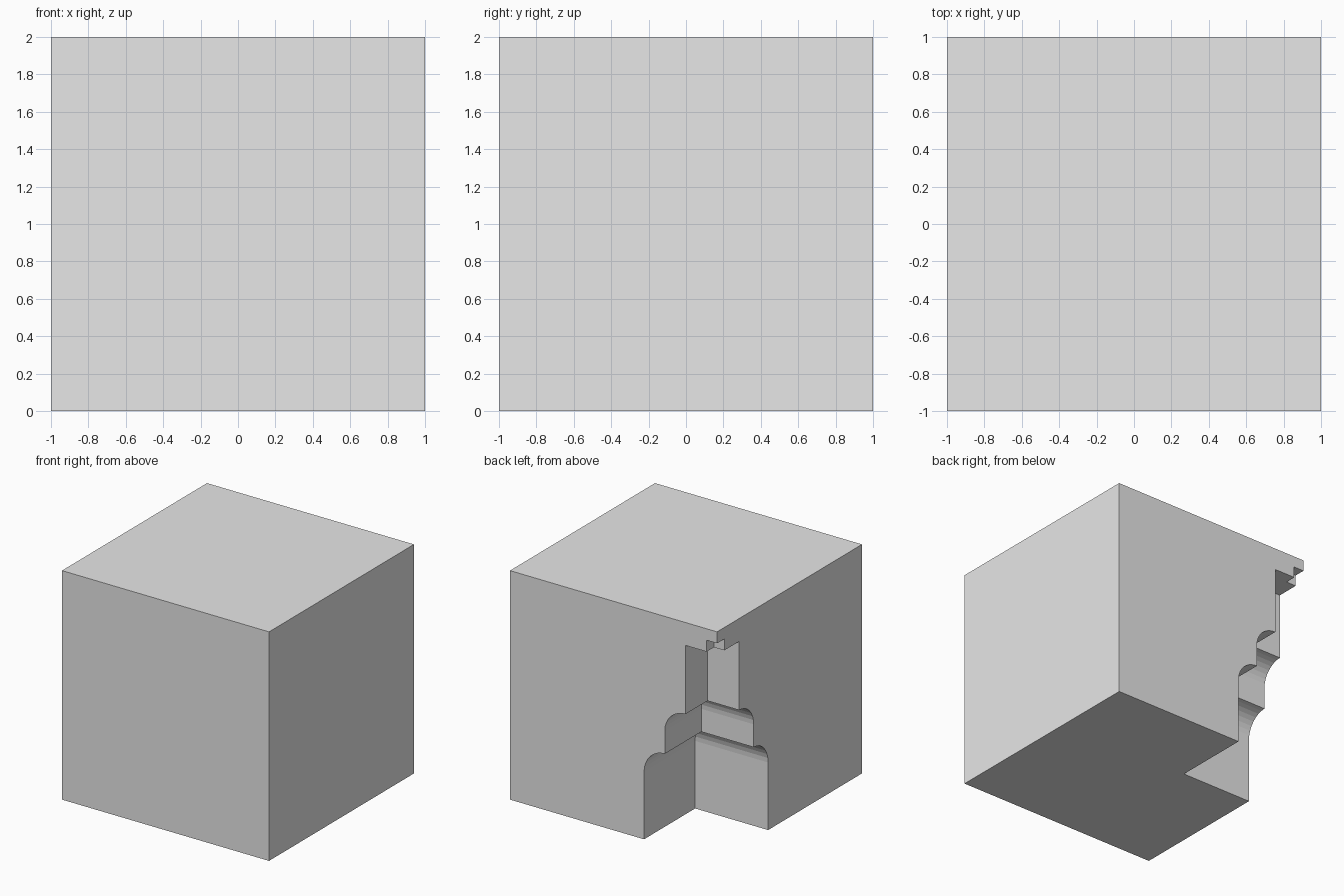
import bpy, bmesh, math

default = bpy.data.objects.get("Cube")
if default:
    bpy.data.objects.remove(default, do_unlink=True)


def make_material(name, value):
    mat = bpy.data.materials.new(name)
    mat.use_nodes = True
    color = (value, value, value, 1)
    mat.diffuse_color = color
    mat.node_tree.nodes["Principled BSDF"].inputs["Base Color"].default_value = color
    return mat


def make_object(name, bm, mat):
    bmesh.ops.recalc_face_normals(bm, faces=bm.faces)
    mesh = bpy.data.meshes.new(name)
    bm.to_mesh(mesh)
    bm.free()
    mesh.materials.append(mat)
    obj = bpy.data.objects.new(name, mesh)
    bpy.context.collection.objects.link(obj)
    return obj


def cove(outer, inner, low, high, steps=8):
    """Quarter-round step from a wide tier up to a narrower one."""
    angles = [i / steps * math.pi / 2 for i in range(steps + 1)]
    return [(inner + (outer - inner) * math.cos(a), low + (high - low) * math.sin(a))
            for a in angles]


grey = make_material("light_grey", 0.8)

# Solid block
bm = bmesh.new()
bmesh.ops.create_cube(bm, size=2)
bmesh.ops.translate(bm, verts=bm.verts, vec=(0, 0, 1))
block = make_object("block", bm, grey)

# Corner niche: (half width, height) of stacked square tiers, bottom to top
profile = ([(0.705, -0.2)]
           + cove(0.705, 0.505, 0.59, 0.8)
           + cove(0.505, 0.305, 1.0, 1.2)
           + [(0.305, 1.8), (0.1, 1.8), (0.1, 1.9)])

bm = bmesh.new()
rings = [[bm.verts.new((-1 + sx * w, 1 + sy * w, z))
          for sx, sy in ((-1, -1), (1, -1), (1, 1), (-1, 1))]
         for w, z in profile]
for low, high in zip(rings, rings[1:]):
    for i in range(4):
        j = (i + 1) % 4
        bm.faces.new((low[i], low[j], high[j], high[i]))
bm.faces.new(rings[0])
bm.faces.new(rings[-1])
niche = make_object("niche_cutter", bm, grey)
niche.hide_render = True

# Carve the niche out of the back corner, then drop the cutter
cut = block.modifiers.new("carve_niche", "BOOLEAN")
cut.operation = "DIFFERENCE"
cut.solver = "EXACT"
cut.object = niche
bpy.context.view_layer.objects.active = block
block.select_set(True)
bpy.ops.object.modifier_apply(modifier=cut.name)
bpy.data.objects.remove(niche, do_unlink=True)
